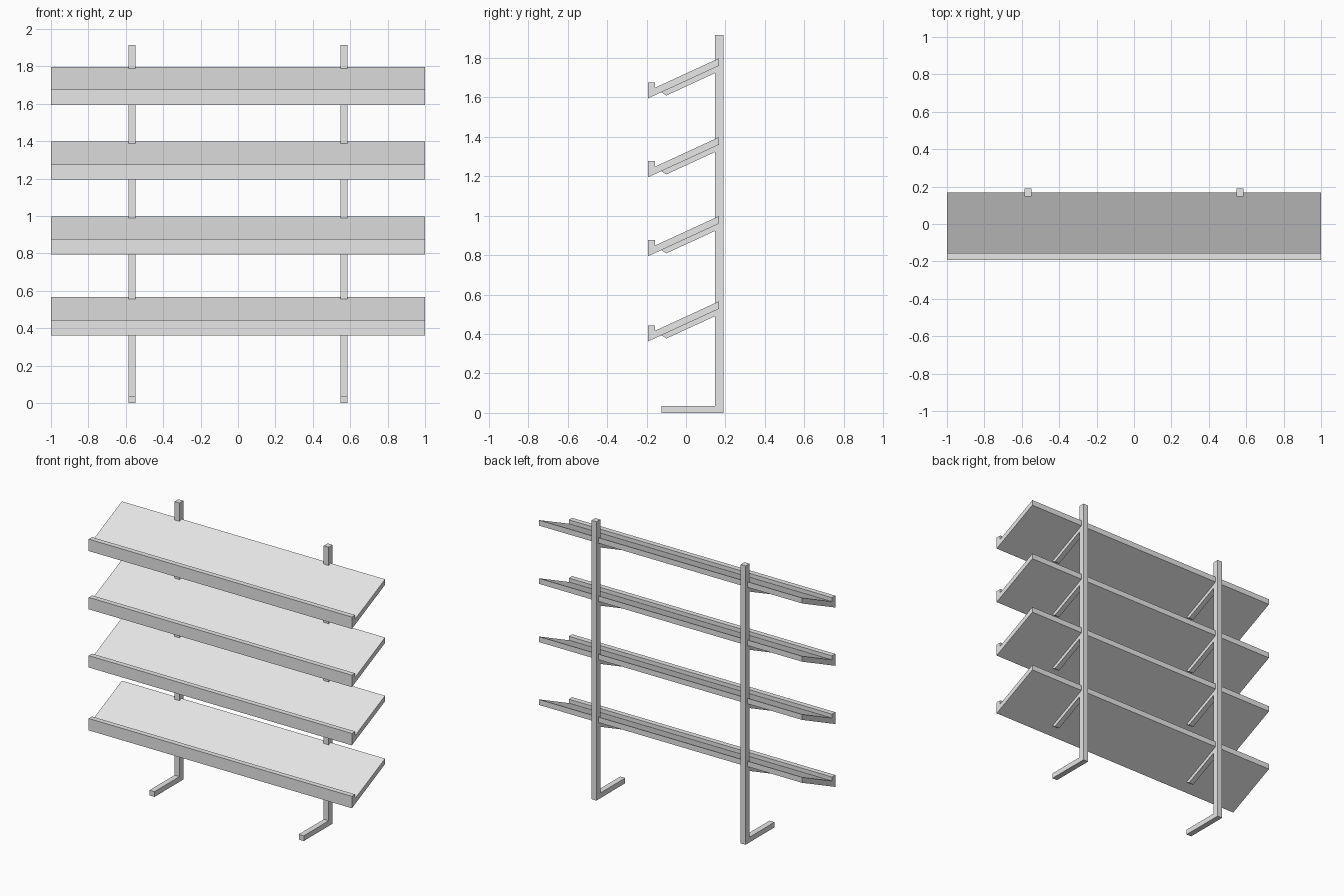
import bpy
import bmesh

cube = bpy.data.objects.get("Cube")
if cube:
    bpy.data.objects.remove(cube, do_unlink=True)

grey = bpy.data.materials.new("light grey")
grey.use_nodes = True
grey.diffuse_color = (0.8, 0.8, 0.8, 1)
grey.node_tree.nodes["Principled BSDF"].inputs["Base Color"].default_value = (0.8, 0.8, 0.8, 1)


def extrude_profile(name, profile, x_centre, width, z=0.0):
    """Extrude a side profile of (y, z) points along x."""
    bm = bmesh.new()
    face = bm.faces.new([bm.verts.new((-width / 2, py, pz)) for py, pz in profile])
    out = bmesh.ops.extrude_face_region(bm, geom=[face])
    moved = [v for v in out["geom"] if isinstance(v, bmesh.types.BMVert)]
    bmesh.ops.translate(bm, verts=moved, vec=(width, 0, 0))
    bmesh.ops.recalc_face_normals(bm, faces=bm.faces)
    mesh = bpy.data.meshes.new(name)
    bm.to_mesh(mesh)
    bm.free()
    mesh.materials.append(grey)
    obj = bpy.data.objects.new(name, mesh)
    obj.location = (x_centre, 0, z)
    bpy.context.collection.objects.link(obj)
    return obj


SLOPE = 0.46
BACK, FRONT, LIP_BACK = 0.168, -0.192, -0.156
THICK = 0.038
POST_X, POST_WIDTH = 0.567, 0.038
POST_FRONT, POST_BACK = 0.148, 0.19


def top_z(y):
    """Height of the sloping shelf top below its back edge."""
    return (y - BACK) * SLOPE


def under_z(y):
    return top_z(y) - THICK


# Sloping board with an upright front lip
shelf_profile = [
    (BACK, top_z(BACK)), (BACK, under_z(BACK)), (FRONT, under_z(FRONT)),
    (FRONT, -0.122), (LIP_BACK, -0.122), (LIP_BACK, top_z(LIP_BACK)),
]
# Slim support arm under the board, cut square at its tip
bracket_profile = [
    (0.16, under_z(0.16)), (-0.125, under_z(-0.125)),
    (-0.10, under_z(-0.10) - 0.028), (0.16, under_z(0.16) - 0.028),
]
# Upright with a forward foot
upright_profile = [
    (-0.123, 0), (POST_BACK, 0), (POST_BACK, 1.915), (POST_FRONT, 1.915),
    (POST_FRONT, 0.036), (-0.123, 0.036),
]

sides = (("left", POST_X), ("right", -POST_X))
for side, x in sides:
    extrude_profile(f"{side}_upright", upright_profile, x, POST_WIDTH)

# Shelves listed from bottom to top by the height of the back edge
for i, z in enumerate((0.566, 0.998, 1.398, 1.798), 1):
    extrude_profile(f"shelf_{i}", shelf_profile, 0, 2.0, z)
    for side, x in sides:
        extrude_profile(f"{side}_bracket_{i}", bracket_profile, x, POST_WIDTH - 0.002, z)
